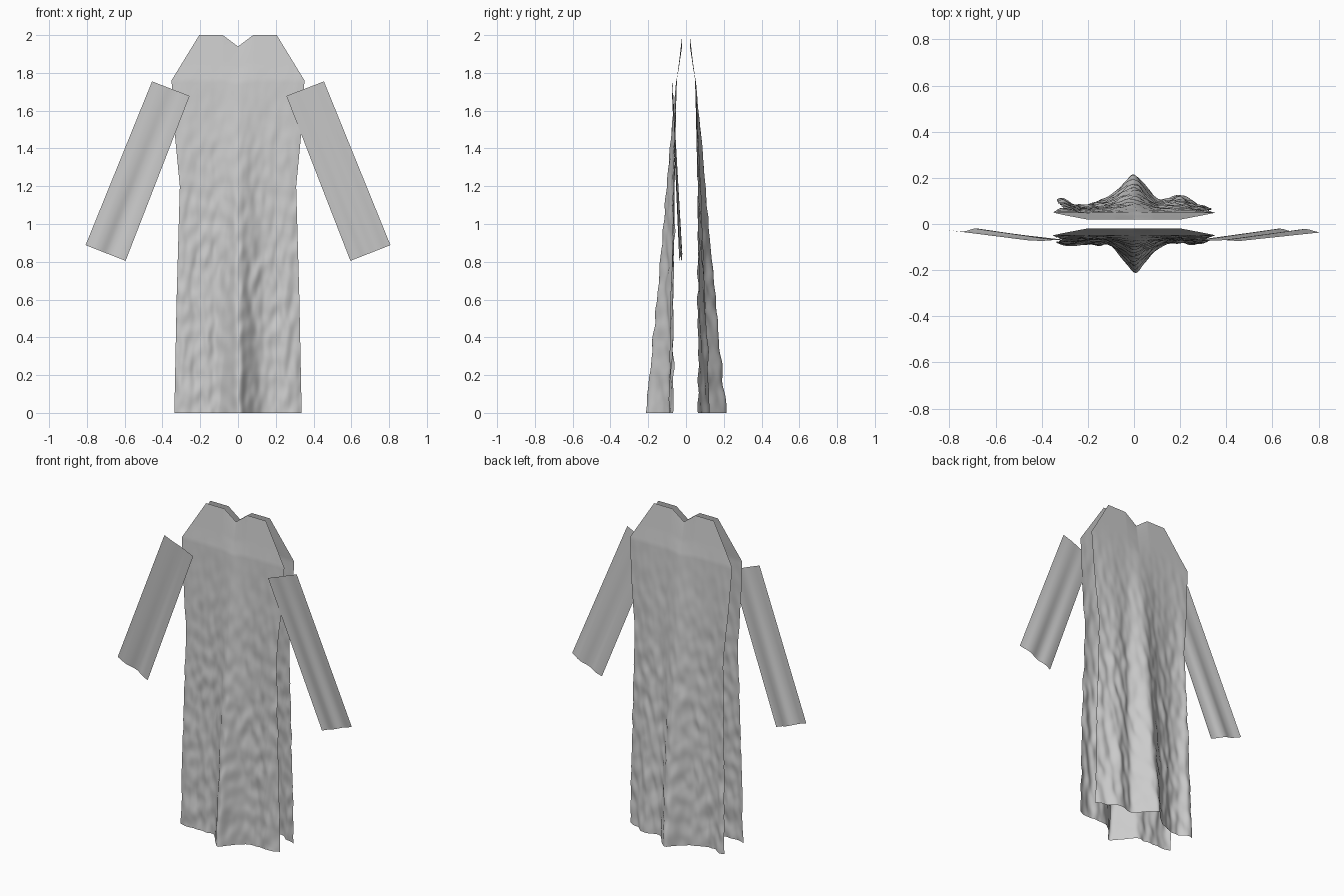
import bpy
import math
from mathutils import Vector, noise

if "Cube" in bpy.data.objects:
    bpy.data.objects.remove(bpy.data.objects["Cube"])


def interp(points, x):
    """Piecewise linear lookup in a list of (x, value) pairs."""
    if x <= points[0][0]:
        return points[0][1]
    for (x0, y0), (x1, y1) in zip(points, points[1:]):
        if x <= x1:
            return y0 + (y1 - y0) * (x - x0) / (x1 - x0)
    return points[-1][1]


def soft(points, x, r=0.02):
    """Lookup averaged over a small window so that folds are rounded."""
    return sum(interp(points, x + k * r / 2) for k in range(-2, 3)) / 5


def sheet(name, cols, rows, fn):
    """Single cloth sheet: fn maps u, v in 0..1 to a point."""
    verts = [fn(i / cols, j / rows) for j in range(rows + 1) for i in range(cols + 1)]
    n = cols + 1
    faces = [(j * n + i, j * n + i + 1, (j + 1) * n + i + 1, (j + 1) * n + i)
             for j in range(rows) for i in range(cols)]
    mesh = bpy.data.meshes.new(name)
    mesh.from_pydata(verts, [], faces)
    mesh.shade_smooth()
    ob = bpy.data.objects.new(name, mesh)
    bpy.context.collection.objects.link(ob)
    return ob


# Robe body: half width by height, resting depth by height
WIDTH = [(0, 0.337), (0.6, 0.325), (1.2, 0.308), (1.45, 0.332), (1.76, 0.352), (2, 0.205)]
DEPTH = [(0, 0.055), (1.4, 0.055), (1.76, 0.048), (2, 0.02)]
# Hem depth across x for each panel
FRONT_HEM = [(-0.34, 0.075), (-0.3, 0.10), (-0.22, 0.085), (-0.17, 0.095), (-0.11, 0.085),
             (-0.05, 0.145), (0, 0.228), (0.06, 0.15), (0.12, 0.09), (0.2, 0.08),
             (0.27, 0.092), (0.34, 0.065)]
BACK_HEM = [(-0.34, 0.095), (-0.32, 0.125), (-0.27, 0.085), (-0.2, 0.08), (-0.1, 0.125),
            (-0.05, 0.17), (0, 0.228), (0.05, 0.17), (0.1, 0.10), (0.15, 0.115),
            (0.2, 0.13), (0.26, 0.095), (0.34, 0.06)]


def panel(name, side, hem):
    def fn(u, v):
        z = 2 * v
        x = (2 * u - 1) * interp(WIDTH, z)
        fall = max(0, 1 - z / 1.85)
        y = interp(DEPTH, z) + (soft(hem, x) - 0.055) * fall ** 1.15
        # small slanted wrinkles, stronger towards the hem
        p = Vector((x * 24 - z * 4, z * 10 + x * 6, side * 7))
        y += 0.011 * noise.noise(p) * min(1, fall * 1.8)
        # neckline notch
        z -= max(0, 0.06 * (1 - abs(x) / 0.08)) * v ** 12
        return (x, side * y, z)
    return sheet(name, 90, 150, fn)


panel("front_panel", -1, FRONT_HEM)
panel("back_panel", 1, BACK_HEM)

# Sleeves: flat strips with lengthwise folds; fold depth across the width
RIGHT_FOLDS = [(0, 0.0), (0.18, 0.016), (0.42, -0.009), (0.66, 0.013), (1, -0.010)]
LEFT_FOLDS = [(0, -0.004), (0.15, -0.012), (0.4, 0.017), (0.68, -0.008), (1, 0.004)]


def sleeve(name, s, folds):
    inner_top, outer_top = Vector((0.256, 1.678)), Vector((0.455, 1.755))
    inner_cuff, outer_cuff = Vector((0.595, 0.805)), Vector((0.807, 0.888))

    def fn(u, v):
        p = inner_top.lerp(outer_top, u).lerp(inner_cuff.lerp(outer_cuff, u), v)
        y = -0.072 + 0.043 * v + soft(folds, u, 0.12) * (0.25 + 0.75 * v)
        return (s * p.x, y, p.y)
    return sheet(name, 24, 30, fn)


sleeve("right_sleeve", 1, RIGHT_FOLDS)
sleeve("left_sleeve", -1, LEFT_FOLDS)
